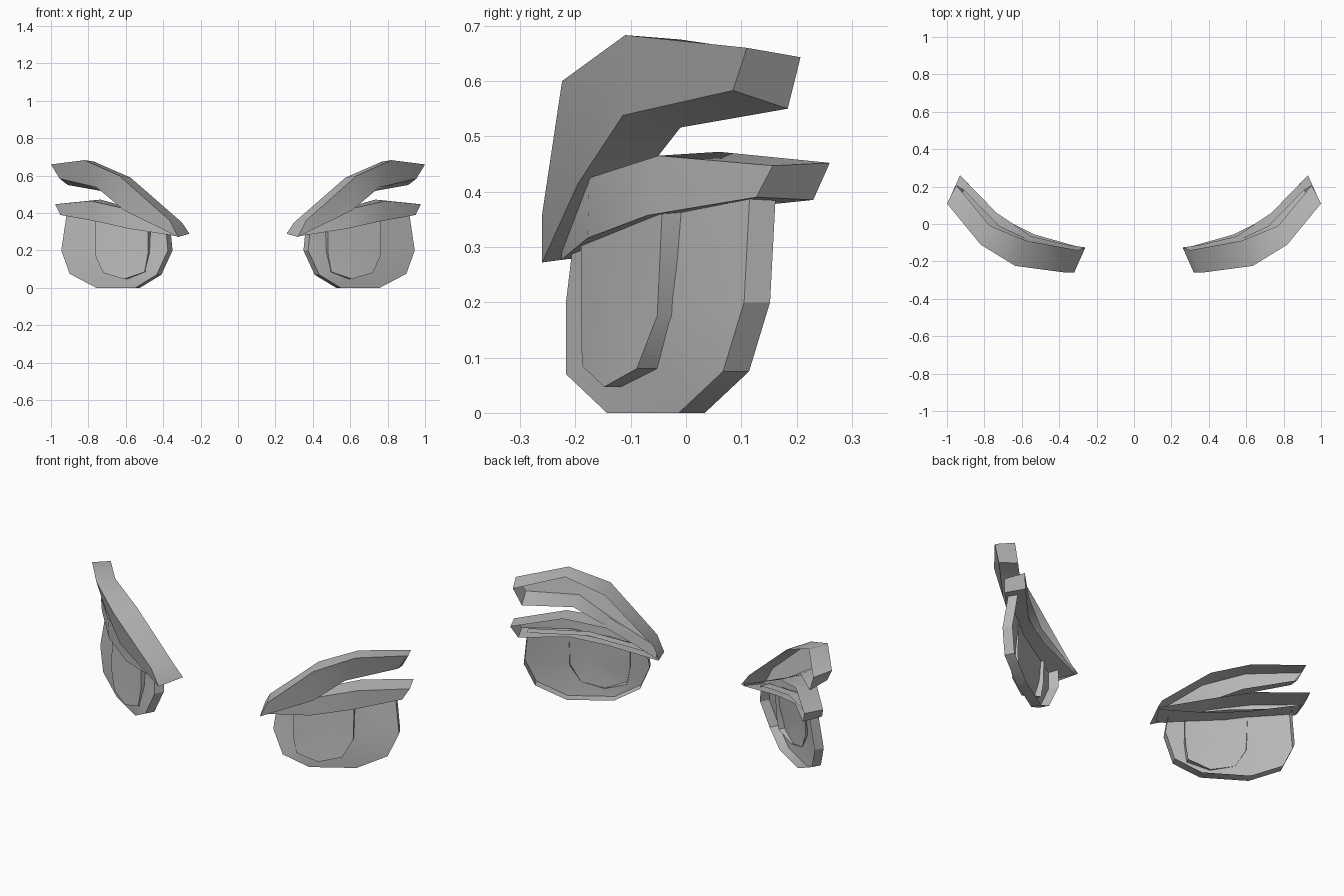
import bpy, bmesh, math
from mathutils import Vector

if "Cube" in bpy.data.objects:
    bpy.data.objects.remove(bpy.data.objects["Cube"])

grey = bpy.data.materials.new("plain_grey")
grey.diffuse_color = (0.5, 0.5, 0.5, 1)
grey.use_nodes = True
grey.node_tree.nodes["Principled BSDF"].inputs["Base Color"].default_value = grey.diffuse_color


def finish(name, bm):
    """Turn a bmesh into a mirrored object with smooth faces and sharp edges."""
    mesh = bpy.data.meshes.new(name)
    bm.to_mesh(mesh)
    bm.free()
    mesh.materials.append(grey)
    for p in mesh.polygons:
        p.use_smooth = True
    mesh.set_sharp_from_angle(angle=math.radians(30))
    ob = bpy.data.objects.new(name, mesh)
    bpy.context.collection.objects.link(ob)
    mirror = ob.modifiers.new("mirror", 'MIRROR')
    mirror.use_axis[0] = True
    mirror.use_mirror_merge = False


def shell(name, outline, centre, shift):
    """Slightly domed front with side walls, open at the back."""
    bm = bmesh.new()
    shift = Vector(shift)
    front = [bm.verts.new(p) for p in outline]
    back = [bm.verts.new(Vector(p) + shift) for p in outline]
    middle = bm.verts.new(centre)
    n = len(front)
    for i in range(n):
        j = (i + 1) % n
        bm.faces.new((front[i], front[j], middle))
        bm.faces.new((front[j], front[i], back[i], back[j]))
    finish(name, bm)


def bar(name, sections):
    """Loft top, bottom and front through sections, capped ends, open back."""
    bm = bmesh.new()
    rings = [[bm.verts.new(p) for p in s] for s in sections]
    for a, b in zip(rings, rings[1:]):
        for i in (0, 2, 3):
            j = (i + 1) % 4
            bm.faces.new((a[j], a[i], b[i], b[j]))
    bm.faces.new(rings[0])
    bm.faces.new(rings[-1][::-1])
    finish(name, bm)


# Eye shell
shell("eye",
      [(.385, -.205, .30), (.375, -.217, .20), (.435, -.217, .07),
       (.55, -.143, 0), (.757, -.013, 0), (.90, .067, .075),
       (.945, .105, .20), (.917, .115, .39), (.66, -.07, .37)],
      (.66, -.085, .21), (-.025, .047, 0))

# Iris shell standing proud of the eye
shell("iris",
      [(.48, -.19, .31), (.482, -.19, .18), (.50, -.188, .085),
       (.61, -.148, .047), (.72, -.089, .08), (.765, -.052, .176),
       (.765, -.043, .37)],
      (.61, -.135, .21), (-.02, .038, 0))

# Upper eyelid: front top, back top, back bottom, front bottom from outer end in
bar("eyelid", [
    [(.977, .157, .447), (.93, .26, .452), (.90, .23, .385), (.95, .127, .39)],
    [(.79, -.05, .465), (.735, .06, .472), (.715, .035, .365), (.767, -.07, .357)],
    [(.61, -.175, .425), (.55, -.065, .42), (.535, -.055, .33), (.58, -.178, .316)],
    [(.335, -.225, .29), (.28, -.13, .30), (.27, -.13, .285), (.33, -.225, .277)],
])

# Eyebrow, same corner order
bar("eyebrow", [
    [(1.0, .11, .66), (.95, .207, .643), (.91, .184, .55), (.953, .085, .583)],
    [(.82, -.11, .683), (.77, -.01, .675), (.72, -.01, .516), (.757, -.114, .538)],
    [(.635, -.224, .60), (.575, -.09, .59), (.56, -.085, .42), (.61, -.195, .415)],
    [(.365, -.26, .36), (.30, -.14, .35), (.26, -.125, .29), (.32, -.26, .272)],
])
